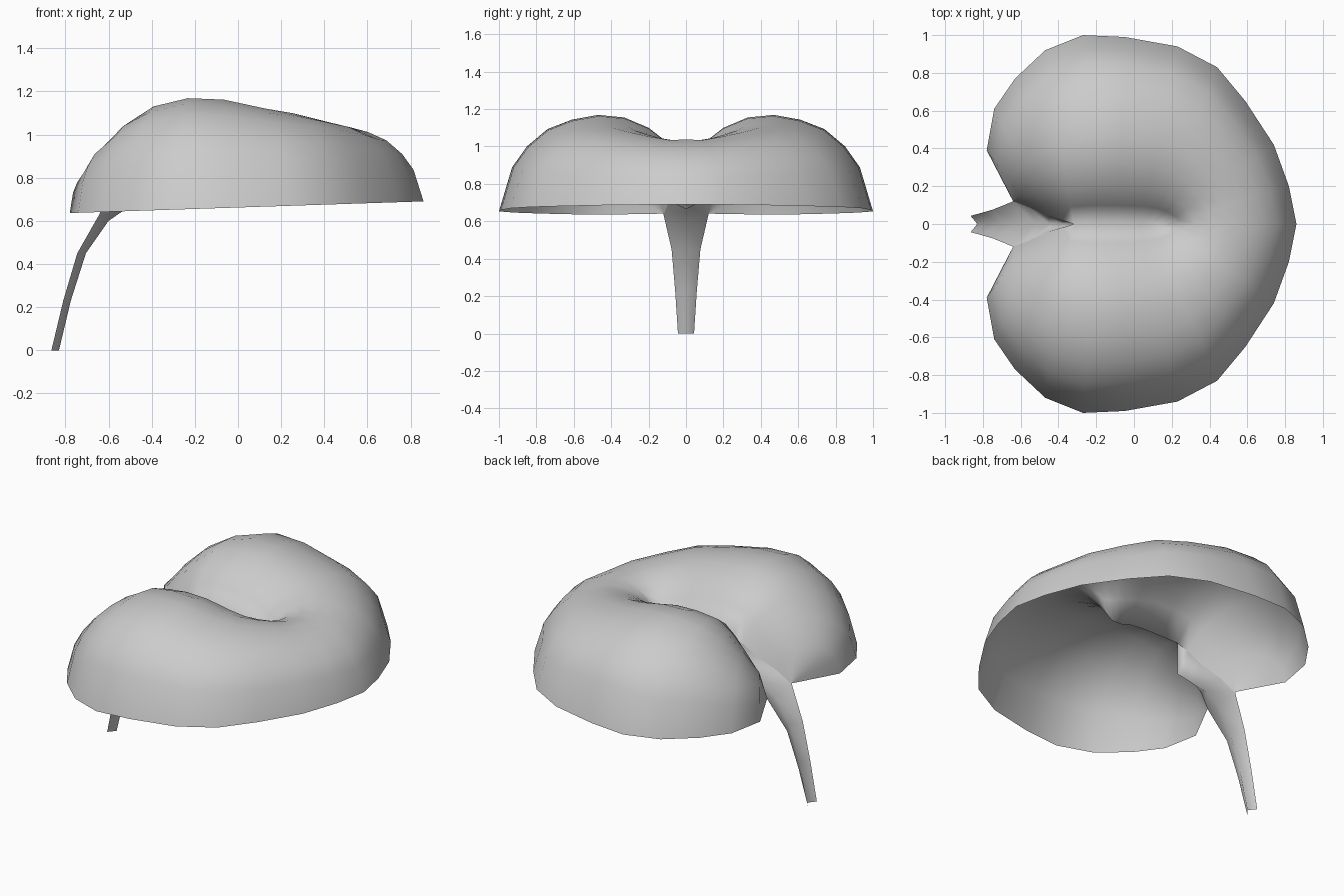
import bpy, bmesh, math

if "Cube" in bpy.data.objects:
    bpy.data.objects.remove(bpy.data.objects["Cube"])

# Stations around one lobe: rim x, rim y, inner crease x, y, z, arch height
STATIONS = [
    (-.64, .12, -.64, .12, .635, 0),
    (-.78, .39, -.56, .09, .71, .16),
    (-.74, .61, -.45, .04, .79, .24),
    (-.63, .77, -.38, .02, .85, .31),
    (-.47, .92, -.32, 0, .89, .355),
    (-.27, 1.0, -.20, 0, .89, .39),
    (-.05, .99, -.08, 0, .89, .38),
    (.23, .94, .03, 0, .88, .34),
    (.44, .83, .09, 0, .86, .325),
    (.59, .65, .13, 0, .86, .30),
    (.74, .42, .16, 0, .86, .275),
    (.82, .20, .18, 0, .88, .245),
    (.86, 0, .20, 0, .90, .235),
]
# Domed section from crease to rim: position, share of arch height
ARCH = [(0, 0), (.1, .40), (.2, .66), (.33, .88), (.47, 1), (.61, 1.02),
        (.74, .97), (.85, .80), (.93, .56), (1, 0)]


def mirrored_sheet(name, rows):
    """Skin a grid of points and mirror it across the centre plane."""
    bm = bmesh.new()
    grid = [[bm.verts.new(p) for p in row] for row in rows]
    for a, b in zip(grid, grid[1:]):
        for i in range(len(a) - 1):
            bm.faces.new((a[i], a[i + 1], b[i + 1], b[i]))
    bmesh.ops.remove_doubles(bm, verts=bm.verts, dist=.0005)
    bmesh.ops.recalc_face_normals(bm, faces=bm.faces)
    if sum(f.normal.z * f.calc_area() for f in bm.faces) < 0:
        bmesh.ops.reverse_faces(bm, faces=bm.faces)
    mesh = bpy.data.meshes.new(name)
    bm.to_mesh(mesh)
    bm.free()
    obj = bpy.data.objects.new(name, mesh)
    bpy.context.collection.objects.link(obj)
    mod = obj.modifiers.new("mirror", 'MIRROR')
    mod.use_axis = (False, True, False)
    mod.merge_threshold = .001
    for p in mesh.polygons:
        p.use_smooth = True
    return obj


# Open kidney-shaped cap
rows = []
for rx, ry, ix, iy, iz, h in STATIONS:
    rz = .662 + .033 * rx
    rows.append([(ix + (rx - ix) * t, iy + (ry - iy) * t,
                  iz + (rz - iz) * t + h * k) for t, k in ARCH])
mirrored_sheet("cap", rows)

# Grooved stem, rising into the web between the lobes: edge point, centre point
STEM = [
    ((-.865, .043, 0), (-.83, 0, 0)),
    ((-.81, .058, .23), (-.775, 0, .23)),
    ((-.745, .077, .45), (-.705, 0, .45)),
    ((-.64, .12, .635), (-.60, 0, .60)),
]
centres = [(-.52, 0, .655), (-.45, 0, .665), (-.38, 0, .68), (-.32, 0, .69)]
STEM += [(s[2:5], c) for s, c in zip(STATIONS[1:5], centres)]
mirrored_sheet("stem", STEM)
